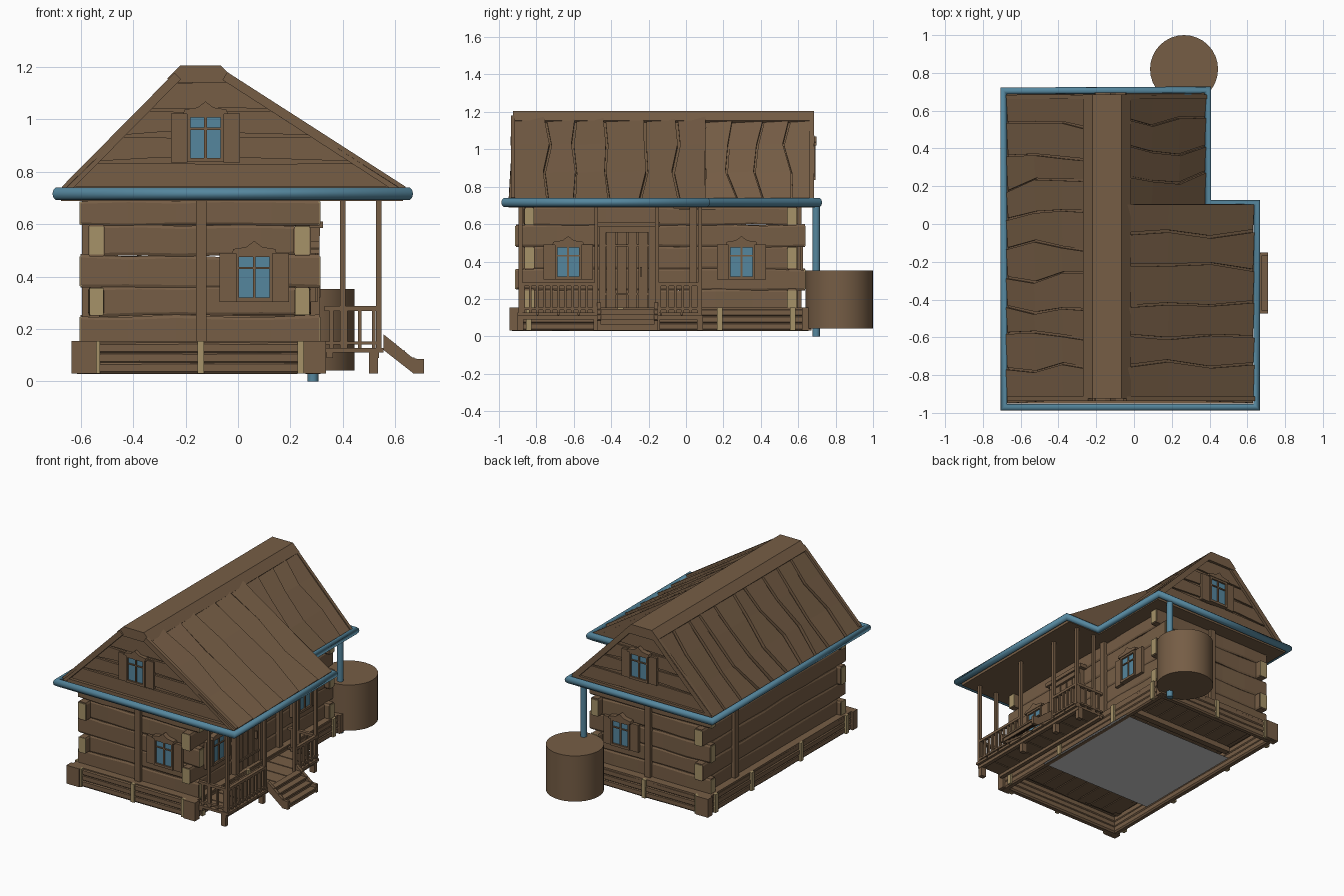
import bpy, bmesh, random
from mathutils import Vector, Matrix

if "Cube" in bpy.data.objects:
    bpy.data.objects.remove(bpy.data.objects["Cube"])

random.seed(4)
R = random.uniform


def material(name, col):
    m = bpy.data.materials.new(name)
    m.diffuse_color = (*col, 1)
    m.use_nodes = True
    m.node_tree.nodes["Principled BSDF"].inputs["Base Color"].default_value = m.diffuse_color
    return m


WOOD = material("wood", (0.18, 0.11, 0.06))
END = material("cut_wood", (0.38, 0.29, 0.14))
BLUE = material("blue", (0.09, 0.24, 0.34))
parts = {}
I4 = Matrix.Identity(4)


def rings(part, mat, loops):
    """Skin a list of equal-length vertex loops and cap both ends."""
    bm = parts.setdefault(part, (bmesh.new(), mat))[0]
    vs = [[bm.verts.new(p) for p in loop] for loop in loops]
    n = len(vs[0])
    for a, b in zip(vs, vs[1:]):
        for i in range(n):
            bm.faces.new((a[i], a[(i + 1) % n], b[(i + 1) % n], b[i]))
    bm.faces.new(vs[0][::-1])
    bm.faces.new(vs[-1])


def box(part, lo, hi, mat=WOOD, M=I4):
    (x0, y0, z0), (x1, y1, z1) = lo, hi
    rings(part, mat, [[M @ Vector(p) for p in
          ((x0, y0, z), (x1, y0, z), (x1, y1, z), (x0, y1, z))] for z in (z0, z1)])


def prism(part, pts, y0, y1, mat=WOOD, M=I4):
    """Extrude an x-z outline along y."""
    rings(part, mat, [[M @ Vector((x, y, z)) for x, z in pts] for y in (y0, y1)])


def beam(part, a, b, w, h, mat=WOOD, segs=1, jit=0, cham=0.0):
    """Bar from a to b, optionally chamfered and hand-hewn (jittered)."""
    a, b = Vector(a), Vector(b)
    d = (b - a).normalized()
    up = Vector((0, 1, 0)) if abs(d.z) > 0.95 else Vector((0, 0, 1))
    s = d.cross(up).normalized()
    up = s.cross(d)
    c = cham
    if c:
        prof = [(-1, -1 + c), (-1 + c, -1), (1 - c, -1), (1, -1 + c),
                (1, 1 - c), (1 - c, 1), (-1 + c, 1), (-1, 1 - c)]
    else:
        prof = [(-1, -1), (1, -1), (1, 1), (-1, 1)]
    loops = []
    for k in range(segs + 1):
        p = a.lerp(b, k / segs)
        top, bot, sd = (1 + R(-jit, jit) for _ in range(3))
        loops.append([p + s * (u * w / 2 * sd) + up * (v * h / 2 * (top if v > 0 else bot))
                      for u, v in prof])
    rings(part, mat, loops)


# Log walls: courses alternate which pair of walls runs past the corners
Z = [0.13, 0.25, 0.36, 0.48, 0.595, 0.69]
for i, (z0, z1) in enumerate(zip(Z, Z[1:])):
    zc, h, long_front = (z0 + z1) / 2, z1 - z0, i % 2 == 0
    for y in (-0.838, 0.567):
        x0, x1 = (-0.60, 0.31) if long_front else (-0.53, 0.24)
        beam("end_wall_logs", (x0, y, zc), (x1, y, zc), 0.055, h, segs=5, jit=0.1, cham=0.2)
        if long_front:
            for x in (x0, x1):
                box("log_ends", (x - .004, y - .024, z0 + .004), (x + .004, y + .024, z1 - .004), END)
    for x in (-0.54, 0.245):
        y0, y1 = (-0.82, 0.55) if long_front else (-0.91, 0.635)
        beam("side_wall_logs", (x, y0, zc), (x, y1, zc), 0.06, h, segs=7, jit=0.1, cham=0.2)
        if not long_front:
            for y in (y0, y1):
                box("log_ends", (x - .027, y - .004, z0 + .004), (x + .027, y + .004, z1 - .004), END)

# Upright wall posts
for x, y in ((-0.14, -0.868), (-0.14, 0.597), (0.28, 0.04), (-0.575, 0.30)):
    box("wall_posts", (x - .02, y - .02, 0.15), (x + .02, y + .02, 0.69))

# Log-filled earth bench around the foot of the walls
for z in (0.052, 0.09, 0.128):
    for y in (-0.905, 0.63):
        beam("bench_logs", (-0.60, y, z), (0.30, y, z), 0.042, 0.046, segs=4, jit=.08, cham=.4)
    for x in (-0.60, 0.30):
        beam("bench_logs", (x, -0.93, z), (x, 0.655, z), 0.042, 0.046, segs=6, jit=.08, cham=.4)
for y0, y1 in ((-0.92, -0.85), (0.58, 0.65)):
    box("bench_top", (-0.61, y0, 0.142), (0.31, y1, 0.155))
for x0, x1 in ((-0.62, -0.555), (0.265, 0.32)):
    box("bench_top", (x0, -0.93, 0.142), (x1, 0.66, 0.155))
    for y in (-0.92, 0.645):
        box("bench_corners", (x0 - .015, y - .025, .03), (x1 + .015, y + .025, .155))
for y in (-0.925, 0.65):
    for x in (-0.54, -0.142, 0.24):
        box("bench_stakes", (x - .013, y - .012, .03), (x + .013, y + .012, .155), END)
for x in (-0.622, 0.32):
    for y in (-0.84, -0.35, 0.18, 0.57):
        box("bench_stakes", (x - .012, y - .015, .03), (x + .012, y + .015, .155), END)

# Floor boards inside and the grey panel below
for k in range(8):
    x = -0.53 + k * 0.097
    box("floor_boards", (x, -0.84, 0.125), (x + 0.09, 0.57, 0.14))
for y in (-0.55, 0.27):
    box("floor_joists", (-0.55, y - .02, 0.09), (0.26, y + .02, 0.125))
bpy.ops.mesh.primitive_plane_add(size=1, location=(-0.10, -0.10, 0.03))
panel = bpy.context.object
panel.name = "underside_panel"
panel.scale = (0.86, 0.81, 1)

# Soffit and attic body: long porch side in front, symmetric behind
box("soffit", (-0.675, -0.95, 0.688), (0.63, 0.11, 0.71))
box("soffit", (-0.675, 0.11, 0.688), (0.38, 0.69, 0.71))
for xr, y0, y1 in ((0.63, -0.90, 0.105), (0.375, 0.1, 0.655)):
    prism("attic", [(-0.665, .71), (xr, .71), (-0.045, 1.155), (-0.235, 1.155)], y0, y1)


def slope(top, bot, ys, first=0.0):
    """Roof boards with crooked, slightly lifted edges running down a slope."""
    t, b = Vector((top[0], 0, top[1])), Vector((bot[0], 0, bot[1]))
    nrm = Vector((-(b - t).z, 0, (b - t).x)).normalized()
    if nrm.z < 0:
        nrm = -nrm
    N = 3
    edges = []
    for j, y in enumerate(ys):
        amp = 0 if j in (0, len(ys) - 1) else 0.032
        sk = first if j == 0 else 0
        edges.append([y + sk * k / N + R(-amp, amp) for k in range(N + 1)])
    for e0, e1 in zip(edges, edges[1:]):
        lift = [R(0.0, 0.006) for _ in range(N + 1)]
        loops = []
        for k in range(N + 1):
            p = t.lerp(b, k / N)
            g = R(.003, .008)
            ya, yb = Vector((0, e0[k] + g, 0)), Vector((0, e1[k] - g, 0))
            loops.append([p + ya - nrm * .028, p + yb - nrm * .028,
                          p + yb + nrm * lift[k], p + ya + nrm * (lift[k] - .012)])
        rings("roof_boards", WOOD, loops)


def span(a, b, n):
    return [a + (b - a) * k / n for k in range(n + 1)]


slope((-0.235, 1.175), (-0.675, 0.73), span(-0.925, 0.69, 10), -0.03)
slope((-0.045, 1.175), (0.635, 0.735), span(-0.925, 0.11, 6), -0.03)
slope((-0.045, 1.175), (0.385, 0.73), span(0.10, 0.69, 4))
prism("ridge_cap", [(-0.27, 1.155), (-0.22, 1.205), (-0.065, 1.205), (-0.015, 1.155),
                    (-0.03, 1.14), (-0.255, 1.14)], -0.925, 0.685)

# Gable boards, bargeboards and bottom trims at both ends
for xr, y0, y1, yb in ((0.63, -0.915, -0.89, -0.925), (0.375, 0.645, 0.667, 0.672)):
    def lx(z): return -0.665 + (z - .71) / .445 * .43
    def rx(z): return xr + (z - .71) / .445 * (-0.045 - xr)
    gz = [0.735, 0.84, 0.94, 1.04, 1.145]
    for a, b in zip(gz, gz[1:]):
        prism("gable_boards", [(lx(a), a), (-0.3, a + R(0, .016)), (0.02, a + R(0, .016)), (rx(a), a),
                               (rx(b), b - .008), (-0.05, b - R(0, .014)), (-0.2, b - R(0, .014)),
                               (lx(b), b - .008)], y0, y1)
    beam("bargeboards", (-0.66, yb, 0.73), (-0.23, yb, 1.165), 0.022, 0.035)
    beam("bargeboards", (xr, yb, 0.728), (-0.05, yb, 1.165), 0.022, 0.035)
    box("gable_trim", (-0.66, yb - .011, 0.71), (xr, yb + .011, 0.745))


def window(x, y, z, turn):
    """Shuttered casement; local x = width, local -y = outward."""
    M = Matrix.Translation((x, y, z)) @ Matrix.Rotation(turn, 4, 'Z')
    box("window_glass", (-.06, -.014, -.08), (.06, .01, .08), BLUE, M)
    for s in (-1, 1):
        a, b = sorted((s * .058, s * .07))
        box("window_frames", (a, -.026, -.09), (b, .01, .09), WOOD, M)
        a, b = sorted((s * .068, s * .132))
        box("shutters", (a, -.016, -.095), (b, .005, .092), WOOD, M)
        box("window_frames", (-.07, -.026, s * .085 - .008), (.07, .01, s * .085 + .008), WOOD, M)
    box("window_frames", (-.005, -.021, -.08), (.005, 0, .08), WOOD, M)
    box("window_frames", (-.06, -.021, .03), (.06, 0, .038), WOOD, M)
    prism("window_crowns", [(-.085, .09), (.085, .09), (.08, .107), (.03, .115), (0, .138),
                            (-.03, .115), (-.08, .107)], -.03, .005, WOOD, M)


Q = 1.5707963
window(0.062, -0.87, 0.398, 0)
window(-0.124, -0.908, 0.93, 0)
window(0.062, 0.60, 0.398, 2 * Q)
window(-0.124, 0.667, 0.93, 2 * Q)
window(0.28, -0.63, 0.398, Q)
window(0.28, 0.297, 0.398, Q)

# Plank door with casing, cornice, hinges and handle
for k in range(4):
    y = -0.43 + k * 0.0575
    box("door_planks", (0.27, y + .004, 0.145), (0.295 + R(0, .004), y + .0535, 0.555))
for y in (-0.447, -0.183):
    box("door_frame", (0.26, y - .018, 0.13), (0.31, y + .018, 0.57))
box("door_frame", (0.26, -0.465, 0.555), (0.312, -0.165, 0.59))
box("door_frame", (0.26, -0.49, 0.585), (0.325, -0.14, 0.61))
for z in (0.22, 0.48):
    box("door_hinges", (0.29, -0.43, z), (0.304, -0.2, z + .012))
box("door_handle", (0.295, -0.245, 0.32), (0.315, -0.235, 0.37))

# Porch deck, joists and legs
for k in range(9):
    y = -0.90 + k * 0.11
    box("porch_deck", (0.30, y, 0.11), (0.555, y + 0.103, 0.127))
for x in (0.35, 0.525):
    box("porch_joists", (x - .013, -0.90, 0.09), (x + .013, 0.09, 0.11))
for y in (-0.885, -0.48, -0.155, 0.075):
    box("porch_legs", (0.50, y - .015, 0.03), (0.535, y + .015, 0.11))
    box("porch_posts", (0.527, y - .01, 0.11), (0.547, y + .01, 0.69))
for y in (-0.885, 0.075):
    box("porch_posts", (0.39, y - .009, 0.11), (0.41, y + .009, 0.69))


def railing(a, b, n):
    a, b = Vector(a), Vector(b)
    for z, h in ((0.278, .018), (0.147, .012)):
        up = Vector((0, 0, z))
        beam("porch_rails", a + up, b + up, 0.022, h)
    for k in range(n):
        p = a.lerp(b, (k + .5) / n)
        box("balusters", (p.x - .007, p.y - .007, .127), (p.x + .007, p.y + .007, .275))


railing((0.537, -0.89, 0), (0.537, -0.475, 0), 11)
railing((0.537, -0.16, 0), (0.537, 0.085, 0), 6)
railing((0.33, -0.885, 0), (0.545, -0.885, 0), 4)
railing((0.33, 0.075, 0), (0.545, 0.075, 0), 4)

# Porch steps
for y in (-0.475, -0.17):
    prism("step_stringers", [(0.555, 0.18), (0.67, 0.087), (0.71, 0.085), (0.71, 0.03),
                             (0.67, 0.03), (0.555, 0.12)], y, y + .02)
for k in range(4):
    x, z = 0.56 + k * .036, 0.145 - k * .027
    box("step_treads", (x, -0.47, z - .012), (x + .042, -0.155, z))
    box("step_risers", (x + .026, -0.46, z - .034), (x + .034, -0.165, z - .008))

for name, (bm, mat) in parts.items():
    bmesh.ops.recalc_face_normals(bm, faces=bm.faces)
    me = bpy.data.meshes.new(name)
    bm.to_mesh(me)
    bm.free()
    me.materials.append(mat)
    bpy.context.collection.objects.link(bpy.data.objects.new(name, me))


# Gutter loop around the eaves and the downpipe
def pipe(name, pts, r, cyclic):
    cu = bpy.data.curves.new(name, 'CURVE')
    cu.dimensions = '3D'
    cu.bevel_depth, cu.bevel_resolution, cu.use_fill_caps = r, 3, True
    sp = cu.splines.new('POLY')
    sp.points.add(len(pts) - 1)
    for p, co in zip(sp.points, pts):
        p.co = (*co, 1)
    sp.use_cyclic_u = cyclic
    cu.materials.append(BLUE)
    bpy.context.collection.objects.link(bpy.data.objects.new(name, cu))


pipe("gutter", [(x, y, 0.716) for x, y in ((-0.69, -0.97), (0.65, -0.97), (0.65, 0.11),
                                          (0.39, 0.11), (0.39, 0.71), (-0.69, 0.705))], 0.025, True)
pipe("downpipe", [(0.286, 0.696, 0.0), (0.286, 0.696, 0.715)], 0.021, False)

# Rain barrel
bpy.ops.mesh.primitive_cylinder_add(vertices=32, radius=0.18, depth=0.312, location=(0.265, 0.82, 0.197))
barrel = bpy.context.object
barrel.name = "rain_barrel"
barrel.data.materials.append(WOOD)
bpy.ops.object.shade_smooth_by_angle()
